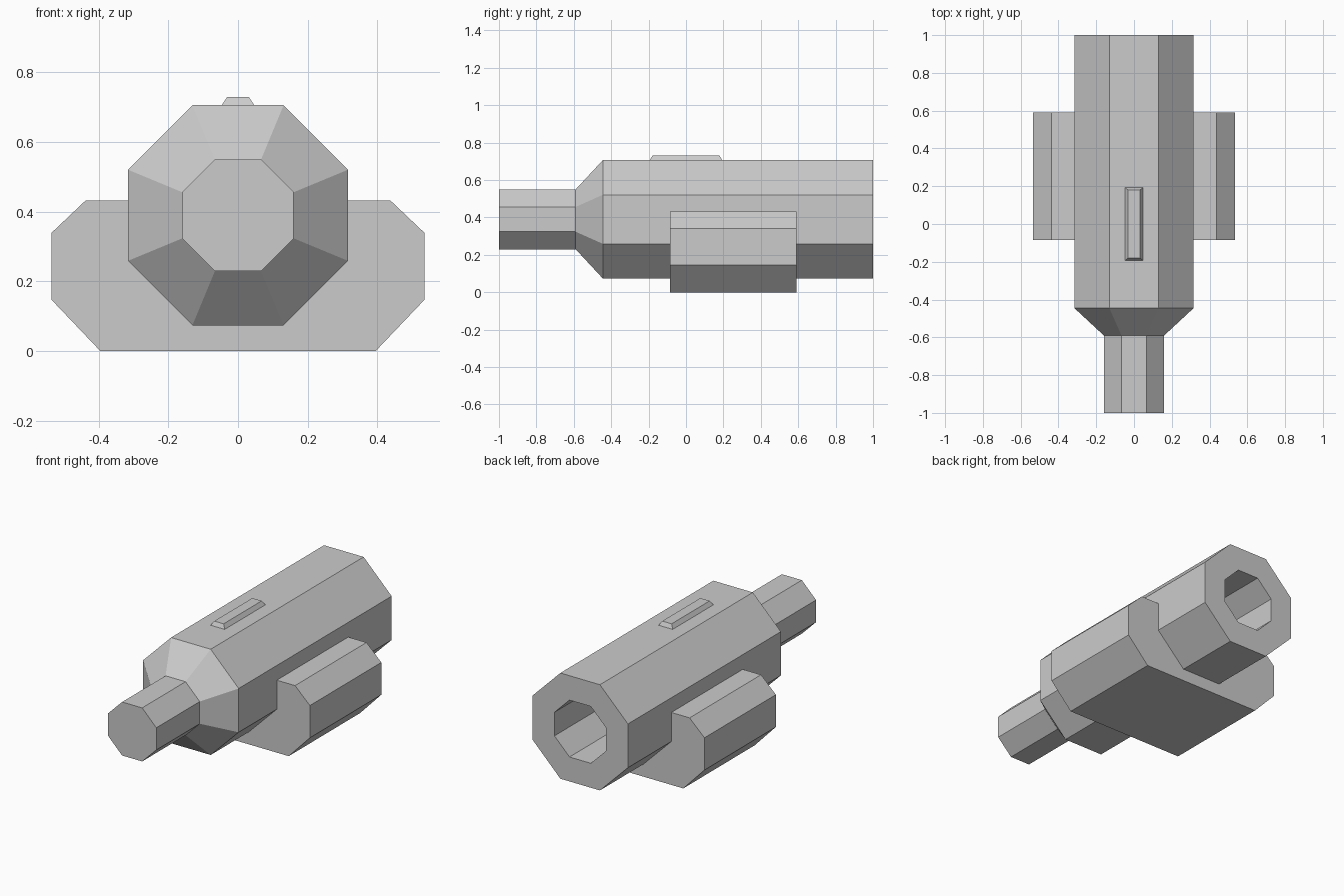
import bpy, bmesh, math

if "Cube" in bpy.data.objects:
    bpy.data.objects.remove(bpy.data.objects["Cube"])


def loft(name, rings):
    """Skin a list of equal-length point rings and cap both ends."""
    bm = bmesh.new()
    rows = [[bm.verts.new(p) for p in ring] for ring in rings]
    n = len(rows[0])
    for a, b in zip(rows, rows[1:]):
        for i in range(n):
            j = (i + 1) % n
            bm.faces.new((a[i], a[j], b[j], b[i]))
    bm.faces.new(rows[0])
    bm.faces.new(rows[-1])
    bmesh.ops.recalc_face_normals(bm, faces=bm.faces)
    mesh = bpy.data.meshes.new(name)
    bm.to_mesh(mesh)
    bm.free()
    obj = bpy.data.objects.new(name, mesh)
    bpy.context.collection.objects.link(obj)
    return obj


def octagon(y, apothem, z=0.39):
    r = apothem / math.cos(math.pi / 8)
    angles = [math.pi / 8 + i * math.pi / 4 for i in range(8)]
    return [(r * math.cos(a), y, z + r * math.sin(a)) for a in angles]


def rectangle(x, y, z):
    return [(-x, -y, z), (x, -y, z), (x, y, z), (-x, y, z)]


# Barrel: narrow nozzle, tapered shoulder, wide tube and rear bore
barrel = [(-1.0, 0.16), (-0.59, 0.16), (-0.445, 0.316),
          (1.0, 0.316), (1.0, 0.17), (0.4, 0.17)]
loft("barrel", [octagon(y, a) for y, a in barrel])

# Saddle base: mirrored half profile that cradles the barrel
half = [(0.395, 0), (0.535, 0.147), (0.535, 0.34), (0.437, 0.433),
        (0.306, 0.433), (0.306, 0.264), (0.128, 0.085)]
profile = half + [(-x, z) for x, z in reversed(half)]
loft("saddle_base", [[(x, y, z) for x, z in profile] for y in (-0.085, 0.59)])

# Raised bevelled tab on top
loft("top_tab", [rectangle(0.047, 0.193, 0.70), rectangle(0.047, 0.193, 0.706),
                 rectangle(0.031, 0.18, 0.73)])
